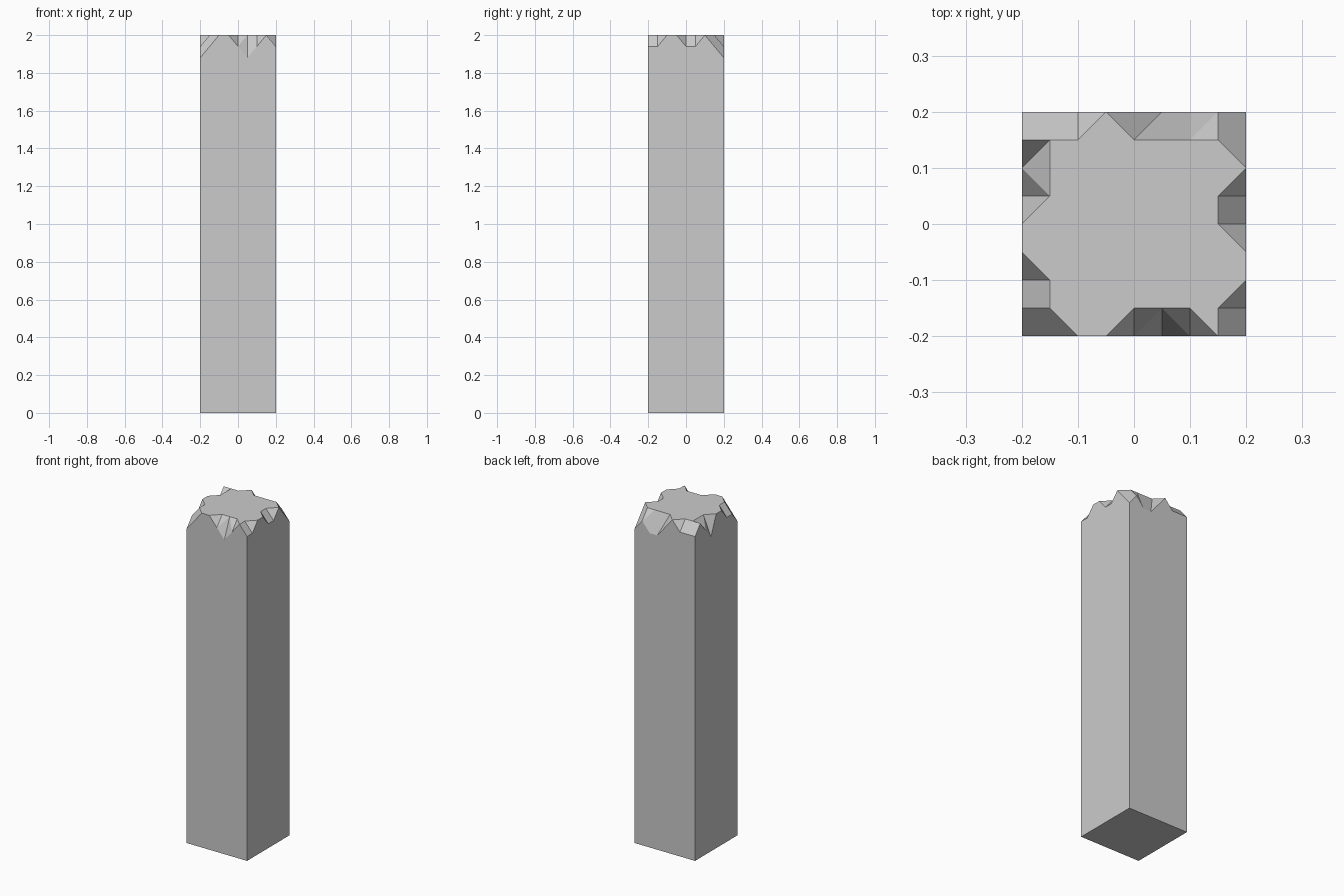
import bpy, bmesh

if "Cube" in bpy.data.objects:
    bpy.data.objects.remove(bpy.data.objects["Cube"])

HALF, STEP, N, TOP, CHIP = 0.2, 0.05, 8, 2.0, 0.06

# Chip depth at each rim point, counter-clockwise from the front left corner
DEPTHS = "21001210" "11001101" "21221011" "10120011"
ring = ([(i, 0) for i in range(N)] + [(N, j) for j in range(N)] +
        [(N - i, N) for i in range(N)] + [(0, N - j) for j in range(N)])
depth = {p: int(d) for p, d in zip(ring, DEPTHS)}

bm = bmesh.new()

# Top grid with its rim points lowered
grid = {(i, j): bm.verts.new((i * STEP - HALF, j * STEP - HALF,
                              TOP - CHIP * depth.get((i, j), 0)))
        for i in range(N + 1) for j in range(N + 1)}

# Each cell is split so its lowest corner is cut off; two cells split the other way
FLIPPED = {(0, 6), (4, 7)}
for i in range(N):
    for j in range(N):
        c = [grid[i, j], grid[i + 1, j], grid[i + 1, j + 1], grid[i, j + 1]]
        low = min(range(4), key=lambda k: c[k].co.z)
        if (i, j) in FLIPPED:
            low += 1
        a, b, d, e = (c[(low + k) % 4] for k in range(4))
        bm.faces.new((a, b, e))
        bm.faces.new((b, d, e))

# Four walls and the base
base = [bm.verts.new((x, y, 0)) for x, y in
        ((-HALF, -HALF), (HALF, -HALF), (HALF, HALF), (-HALF, HALF))]
for s in range(4):
    rim = [grid[ring[(s * N + k) % len(ring)]] for k in range(N + 1)]
    bm.faces.new([base[s], base[(s + 1) % 4]] + rim[::-1])
bm.faces.new(base[::-1])

# Merge coplanar faces into clean flat facets
bmesh.ops.dissolve_limit(bm, angle_limit=0.01, verts=bm.verts[:], edges=bm.edges[:])
bmesh.ops.recalc_face_normals(bm, faces=bm.faces[:])

mesh = bpy.data.meshes.new("broken_pillar")
bm.to_mesh(mesh)
bm.free()
bpy.context.collection.objects.link(bpy.data.objects.new("broken_pillar", mesh))
